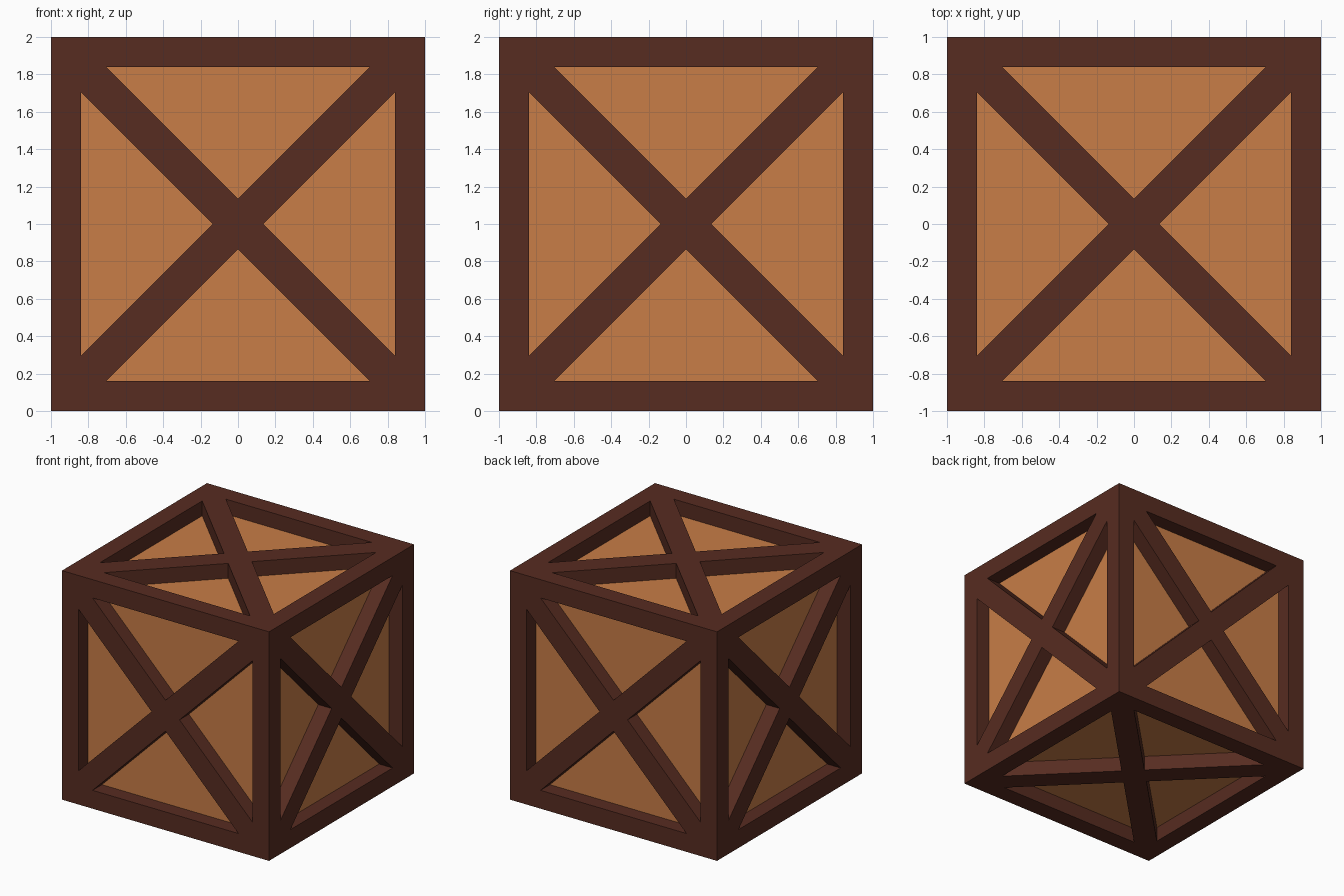
import bpy, bmesh
from math import pi
from mathutils import Matrix, Vector

if "Cube" in bpy.data.objects:
    bpy.data.objects.remove(bpy.data.objects["Cube"])

RIM = 0.84      # inner edge of the border boards
BRACE = 0.135   # half width of the diagonal braces, measured along an axis
FLOOR = 0.87    # panel plane, recessed from the outer face at 1.0


def material(name, color):
    m = bpy.data.materials.new(name)
    m.diffuse_color = (*color, 1)
    m.use_nodes = True
    m.node_tree.nodes["Principled BSDF"].inputs["Base Color"].default_value = m.diffuse_color
    return m


def finish(bm, name, mat):
    bmesh.ops.remove_doubles(bm, verts=bm.verts, dist=1e-4)
    me = bpy.data.meshes.new(name)
    bm.to_mesh(me)
    bm.free()
    me.materials.append(mat)
    ob = bpy.data.objects.new(name, me)
    ob.location.z = 1
    bpy.context.collection.objects.link(ob)


def add_face(bm, rot, pts):
    bm.faces.new([bm.verts.new(rot @ p) for p in pts])


# One quarter of a crate side: border, brace arm, pocket walls and panel
tri = [(-RIM + BRACE, -RIM), (RIM - BRACE, -RIM), (0, -BRACE)]
a, b, apex = [Vector((x, y, 1)) for x, y in tri]
low = [Vector((x, y, FLOOR)) for x, y in tri]
c0, c1, mid = Vector((-1, -1, 1)), Vector((1, -1, 1)), Vector((0, 0, 1))
prev = Matrix.Rotation(-pi / 2, 3, 'Z')

frame, panels = bmesh.new(), bmesh.new()
sides = [Matrix.Rotation(k * pi / 2, 3, 'X') for k in range(4)]
sides += [Matrix.Rotation(s * pi / 2, 3, 'Y') for s in (-1, 1)]
for side in sides:
    for q in range(4):
        rot = side @ Matrix.Rotation(q * pi / 2, 3, 'Z')
        # Border board and half-diagonal brace, flush with each other
        add_face(frame, rot, [c0, c1, b, a])
        add_face(frame, rot, [c0, a, apex, mid, prev @ apex, prev @ b])
        # Walls of the triangular pocket
        top = [a, b, apex]
        for i in range(3):
            j = (i + 1) % 3
            add_face(frame, rot, [top[i], top[j], low[j], low[i]])
        # Recessed panel
        add_face(panels, rot, low)

finish(frame, "crate_frame", material("dark_wood", (0.095, 0.025, 0.015)))
finish(panels, "crate_panels", material("light_wood", (0.578, 0.205, 0.063)))
